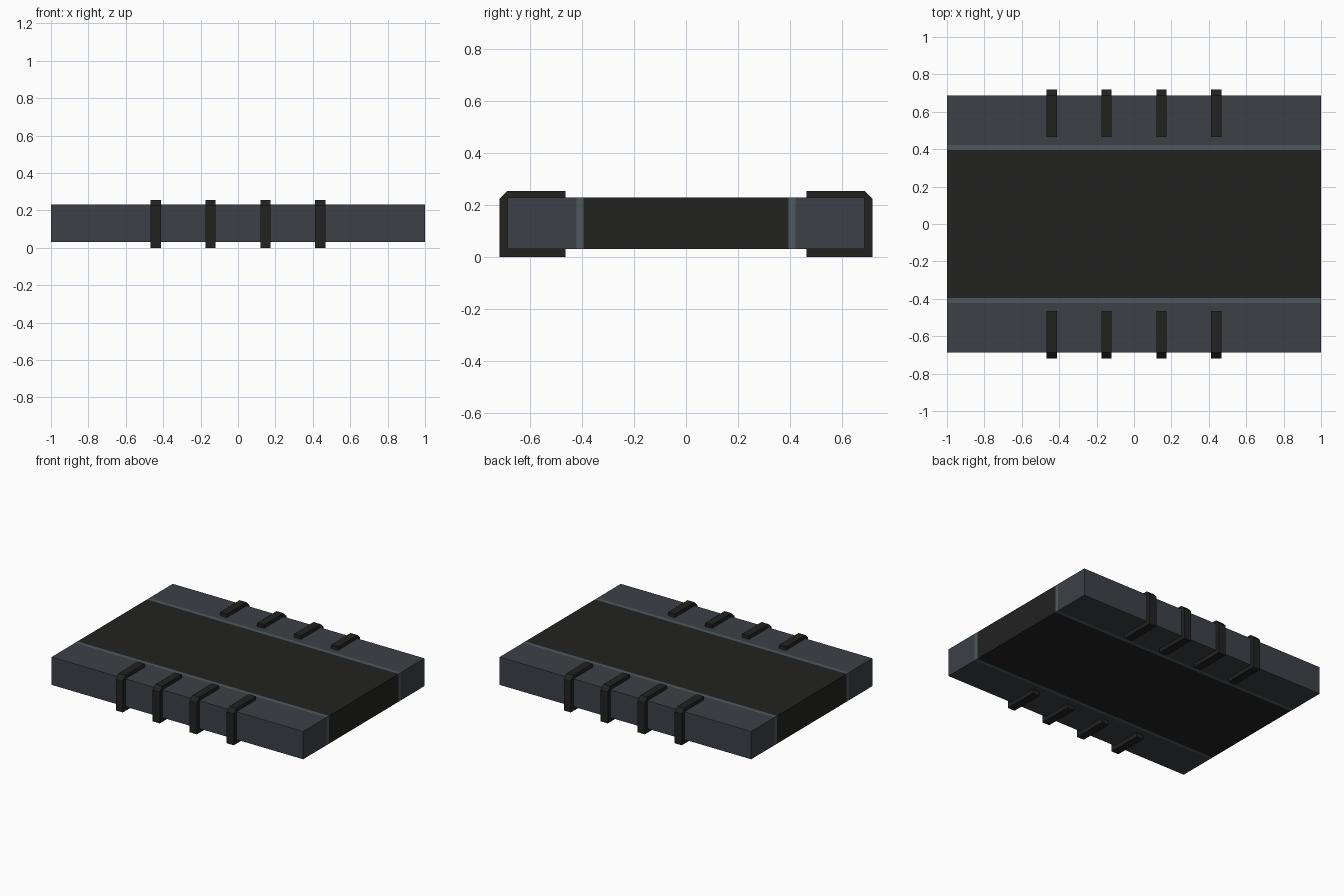
import bpy
import bmesh

if "Cube" in bpy.data.objects:
    bpy.data.objects.remove(bpy.data.objects["Cube"])


def material(name, rgb):
    m = bpy.data.materials.new(name)
    m.diffuse_color = (*rgb, 1.0)
    m.use_nodes = True
    m.node_tree.nodes["Principled BSDF"].inputs["Base Color"].default_value = m.diffuse_color
    return m


BLACK = material("matte black", (0.0160, 0.0160, 0.0156))
SLATE = material("slate grey", (0.045, 0.052, 0.062))
TEAL = material("grey teal", (0.075, 0.102, 0.107))


def extrude_profile(name, profile, x0, x1, mat):
    """Extrude a closed (y, z) outline along x."""
    bm = bmesh.new()
    face = bm.faces.new([bm.verts.new((x0, y, z)) for y, z in profile])
    ext = bmesh.ops.extrude_face_region(bm, geom=[face])
    verts = [g for g in ext["geom"] if isinstance(g, bmesh.types.BMVert)]
    bmesh.ops.translate(bm, verts=verts, vec=(x1 - x0, 0, 0))
    bmesh.ops.recalc_face_normals(bm, faces=bm.faces)
    me = bpy.data.meshes.new(name)
    bm.to_mesh(me)
    bm.free()
    me.materials.append(mat)
    ob = bpy.data.objects.new(name, me)
    bpy.context.collection.objects.link(ob)
    return ob


def slab(name, y0, y1, mat):
    z0, z1 = 0.03, 0.23
    return extrude_profile(name, [(y0, z0), (y1, z0), (y1, z1), (y0, z1)], -1, 1, mat)


# Dark centre panel
slab("centre_panel", -0.395, 0.395, BLACK)

# C-shaped clip outline with a chamfered upper outer corner
CLIP = [(0.465, 0.0), (0.718, 0.0), (0.718, 0.225), (0.688, 0.255),
        (0.465, 0.255), (0.465, 0.23), (0.688, 0.23), (0.688, 0.03), (0.465, 0.03)]

for side, s in (("front", -1), ("back", 1)):
    # Seam strip and edge rail
    slab(f"{side}_seam_strip", s * 0.395, s * 0.422, TEAL)
    slab(f"{side}_rail", s * 0.422, s * 0.688, SLATE)
    # Four clips wrapped around the rail
    for i in range(4):
        x = -0.441 + i * 0.294
        extrude_profile(f"{side}_clip_{i + 1}", [(s * y, z) for y, z in CLIP],
                        x - 0.028, x + 0.028, BLACK)
